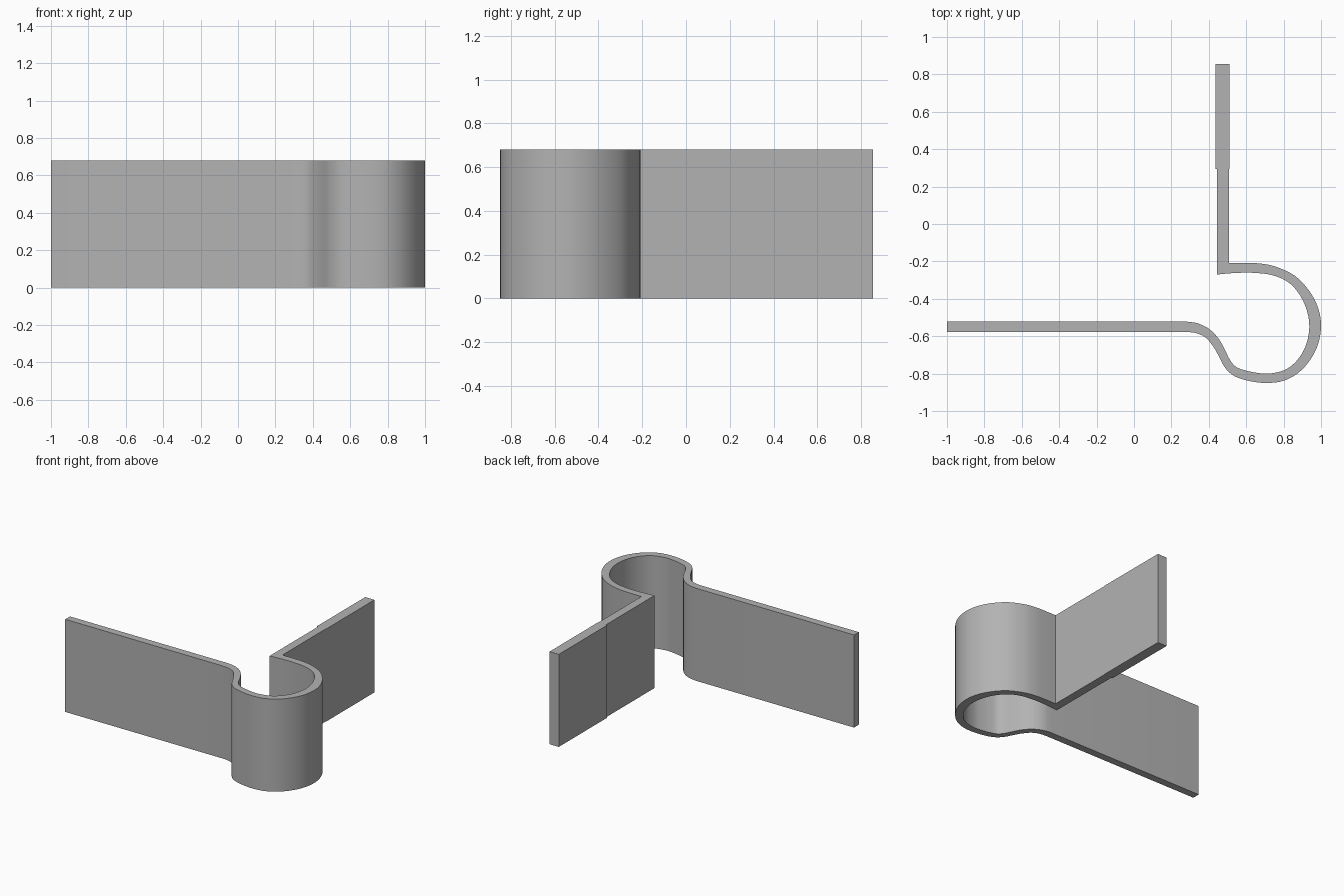
import bpy, bmesh, math
from mathutils import Vector

if "Cube" in bpy.data.objects:
    bpy.data.objects.remove(bpy.data.objects["Cube"])

HEIGHT = 0.68

grey = bpy.data.materials.new("plain grey")
grey.diffuse_color = (0.45, 0.45, 0.45, 1)
grey.use_nodes = True
grey.node_tree.nodes["Principled BSDF"].inputs["Base Color"].default_value = grey.diffuse_color


def spline(points, steps=4):
    """Smooth line through the points."""
    p = [Vector(q) for q in points]
    p = [2 * p[0] - p[1]] + p + [2 * p[-1] - p[-2]]
    out = []
    for a, b, c, d in zip(p, p[1:], p[2:], p[3:]):
        for i in range(steps):
            t = i / steps
            out.append(0.5 * (2 * b + (c - a) * t + (2 * a - 5 * b + 4 * c - d) * t * t
                              + (3 * b - a - 3 * c + d) * t ** 3))
    return out + [p[-2]]


def extrude_profile(name, outline):
    """Closed plan outline raised to the full strip height."""
    bm = bmesh.new()
    face = bm.faces.new([bm.verts.new((x, y, 0)) for x, y in outline])
    top = bmesh.ops.extrude_face_region(bm, geom=[face], use_keep_orig=True)["geom"]
    bmesh.ops.translate(bm, vec=(0, 0, HEIGHT),
                        verts=[v for v in top if isinstance(v, bmesh.types.BMVert)])
    bmesh.ops.recalc_face_normals(bm, faces=bm.faces)
    mesh = bpy.data.meshes.new(name)
    bm.to_mesh(mesh)
    bm.free()
    mesh.materials.append(grey)
    obj = bpy.data.objects.new(name, mesh)
    bpy.context.collection.objects.link(obj)
    bpy.ops.object.select_all(action='DESELECT')
    obj.select_set(True)
    bpy.context.view_layer.objects.active = obj
    bpy.ops.object.shade_smooth_by_angle(angle=math.radians(30))
    return obj


# Outside of the loop, from the back arm round to the long strip
outer = spline([
    (0.61, -0.208), (0.68, -0.212), (0.76, -0.229), (0.86, -0.277), (0.935, -0.355),
    (0.983, -0.445), (1.0, -0.54), (0.985, -0.64), (0.943, -0.725), (0.88, -0.795),
    (0.80, -0.838), (0.71, -0.85), (0.62, -0.84), (0.54, -0.815), (0.488, -0.77),
    (0.45, -0.70), (0.42, -0.65), (0.38, -0.605), (0.33, -0.583), (0.28, -0.577)])

# Inside of the loop, from the long strip back to the arm
inner = spline([
    (0.28, -0.522), (0.34, -0.531), (0.40, -0.56), (0.45, -0.61), (0.485, -0.67),
    (0.512, -0.725), (0.547, -0.765), (0.60, -0.784), (0.66, -0.796), (0.72, -0.80),
    (0.80, -0.783), (0.86, -0.742), (0.905, -0.68), (0.93, -0.61), (0.937, -0.54),
    (0.925, -0.465), (0.89, -0.385), (0.83, -0.315), (0.745, -0.275), (0.64, -0.261),
    (0.54, -0.262), (0.445, -0.27)])

# Spring strip: long flat leg, loop, and back arm with its thicker end
extrude_profile("spring_strip",
                [(0.507, -0.208)] + outer + [(-1, -0.577), (-1, -0.522)] + inner
                + [(0.445, 0.295), (0.435, 0.295), (0.435, 0.855),
                   (0.51, 0.855), (0.51, 0.295), (0.507, 0.295)])
